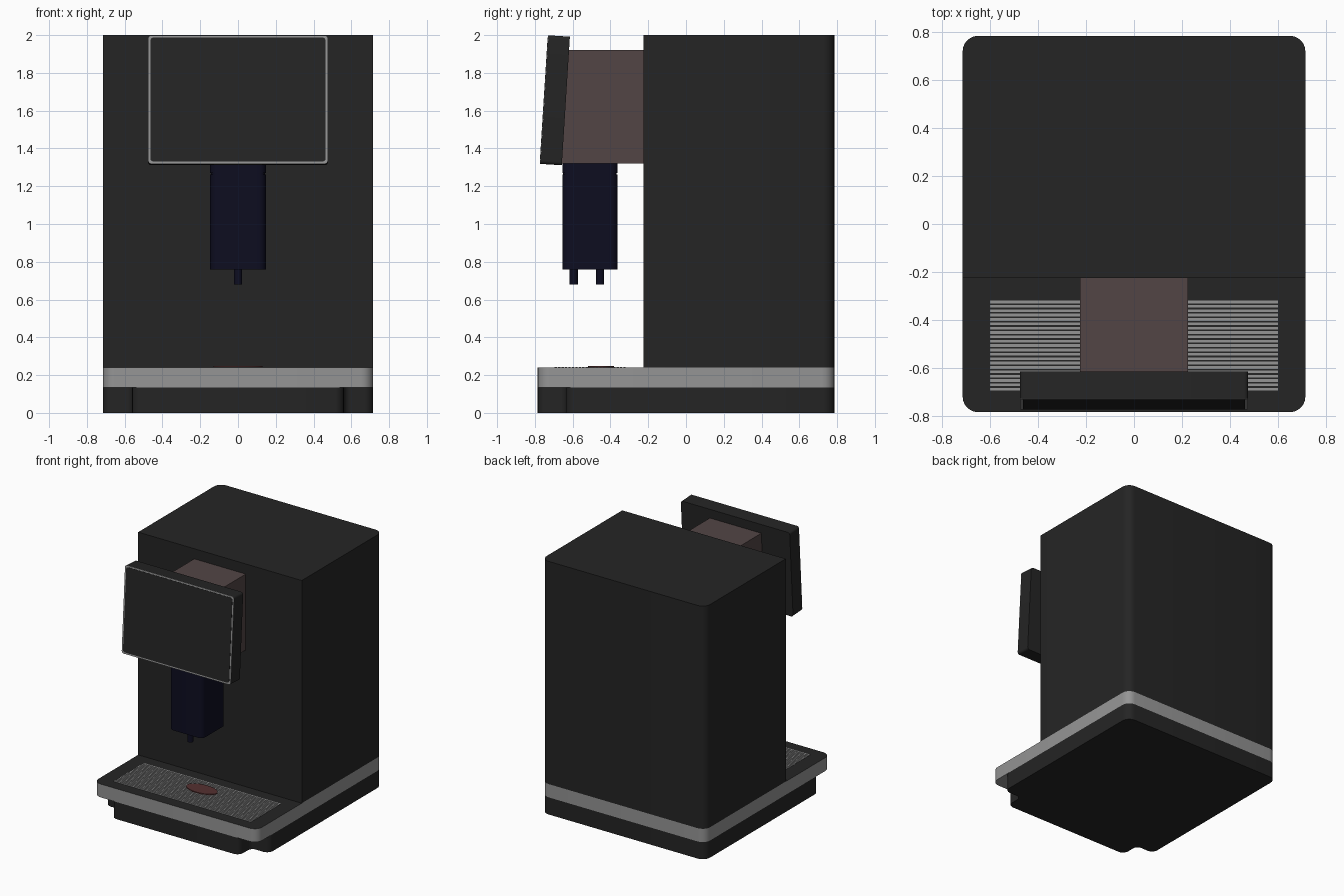
import bpy, bmesh
from math import radians, sin, cos, tan, pi
from mathutils import Vector

cube = bpy.data.objects.get("Cube")
if cube:
    bpy.data.objects.remove(cube, do_unlink=True)


def material(name, r, g, b):
    m = bpy.data.materials.new(name)
    m.use_nodes = True
    m.diffuse_color = (r, g, b, 1)
    m.node_tree.nodes["Principled BSDF"].inputs["Base Color"].default_value = (r, g, b, 1)
    return m


BLACK = material("matte black", 0.018, 0.018, 0.018)
SILVER = material("silver", 0.3, 0.3, 0.3)
BROWN = material("dark brown", 0.085, 0.06, 0.06)
NAVY = material("navy", 0.004, 0.004, 0.0145)
RED = material("dull red", 0.09, 0.03, 0.03)


def rounded(corners, steps=6):
    """Outline from (x, y, radius) corners, each replaced by an arc."""
    pts = []
    for i, (x, y, r) in enumerate(corners):
        p = Vector((x, y))
        a = (Vector(corners[i - 1][:2]) - p).normalized()
        b = (Vector(corners[(i + 1) % len(corners)][:2]) - p).normalized()
        if r == 0:
            pts.append(p)
            continue
        centre = p + (a + b) * r
        for k in range(steps + 1):
            t = k / steps * pi / 2
            pts.append(centre - b * r * cos(t) - a * r * sin(t))
    return pts


def box_outline(hx, y0, y1, front_r=0, back_r=0):
    return rounded([(-hx, y0, front_r), (hx, y0, front_r), (hx, y1, back_r), (-hx, y1, back_r)])


def prism(name, outline, z0, z1, mat, top_mat=None):
    """Extrude an outline upwards; the top may have its own colour."""
    bm = bmesh.new()
    low = [bm.verts.new((p[0], p[1], z0)) for p in outline]
    high = [bm.verts.new((p[0], p[1], z1)) for p in outline]
    bm.faces.new(low[::-1])
    top = bm.faces.new(high)
    n = len(outline)
    for i in range(n):
        j = (i + 1) % n
        bm.faces.new((low[i], low[j], high[j], high[i]))
    if top_mat:
        top.material_index = 1
    mesh = bpy.data.meshes.new(name)
    bm.to_mesh(mesh)
    bm.free()
    mesh.materials.append(mat)
    if top_mat:
        mesh.materials.append(top_mat)
    ob = bpy.data.objects.new(name, mesh)
    bpy.context.collection.objects.link(ob)
    bpy.ops.object.select_all(action='DESELECT')
    ob.select_set(True)
    bpy.context.view_layer.objects.active = ob
    bpy.ops.object.shade_smooth_by_angle(angle=radians(30))
    return ob


def ellipse(x, y, rx, ry, n=24):
    return [(x + rx * cos(2 * pi * k / n), y + ry * sin(2 * pi * k / n)) for k in range(n)]


W, D, FRONT = 0.715, 0.785, -0.225

# Lower base with notched front corners
half = [(0.56, -D, 0.05), (0.56, -0.635, 0.04), (W, -0.635, 0.05), (W, D, 0.065)]
mirror = [(-x, y, r) for x, y, r in reversed(half)]
prism("lower_base", rounded(half + mirror), 0, 0.135, BLACK)

# Silver band with a black tray surface, and the main body
prism("base_band", box_outline(W, -D, D, 0.065, 0.065), 0.135, 0.24, SILVER, BLACK)
prism("body", box_outline(W, FRONT, D, 0, 0.065), 0.24, 2.0, BLACK)

# Drip grille bars and float indicator
bar = prism("drip_grille", box_outline(0.6, -0.695, -0.6835), 0.24, 0.2425, SILVER)
arr = bar.modifiers.new("repeat", 'ARRAY')
arr.count = 21
arr.use_relative_offset = False
arr.use_constant_offset = True
arr.constant_offset_displace = (0, 0.0182, 0)
prism("float_indicator", ellipse(0, -0.45, 0.13, 0.068), 0.24, 0.249, RED)

# Brown neck, its front edge leaning with the display
TILT = radians(3.6)
neck = prism("neck", box_outline(0.225, -0.66, FRONT), 1.32, 1.92, BROWN)
for v in neck.data.vertices:
    if v.co.y < -0.5:
        v.co.y += (v.co.z - 1.32) * tan(TILT)

# Tilted display: housing, silver rim and screen, extruded along local z then turned forward
for name, inset, z0, z1, mat in (("display_housing", 0, -0.058, 0.055, BLACK),
                                 ("display_rim", 0, 0.055, 0.058, SILVER),
                                 ("display_screen", 0.012, 0.058, 0.0595, BLACK)):
    hz = 0.341 - inset
    ob = prism(name, box_outline(0.476 - inset, -hz, hz, 0.018, 0.018), z0, z1, mat)
    ob.location = (0, -0.694, 1.655)
    ob.rotation_euler = (pi / 2 - TILT, 0, 0)

# Spout block with a seam, and two nozzles
prism("spout", box_outline(0.147, -0.655, -0.362, 0.04, 0.04), 0.76, 1.262, NAVY)
prism("spout_seam", box_outline(0.142, -0.65, -0.367, 0.036, 0.036), 1.262, 1.27, NAVY)
prism("spout_collar", box_outline(0.147, -0.655, -0.362, 0.04, 0.04), 1.27, 1.32, NAVY)
for side, y in (("front", -0.595), ("back", -0.455)):
    prism(side + "_nozzle", ellipse(0, y, 0.022, 0.022), 0.68, 0.76, NAVY)
